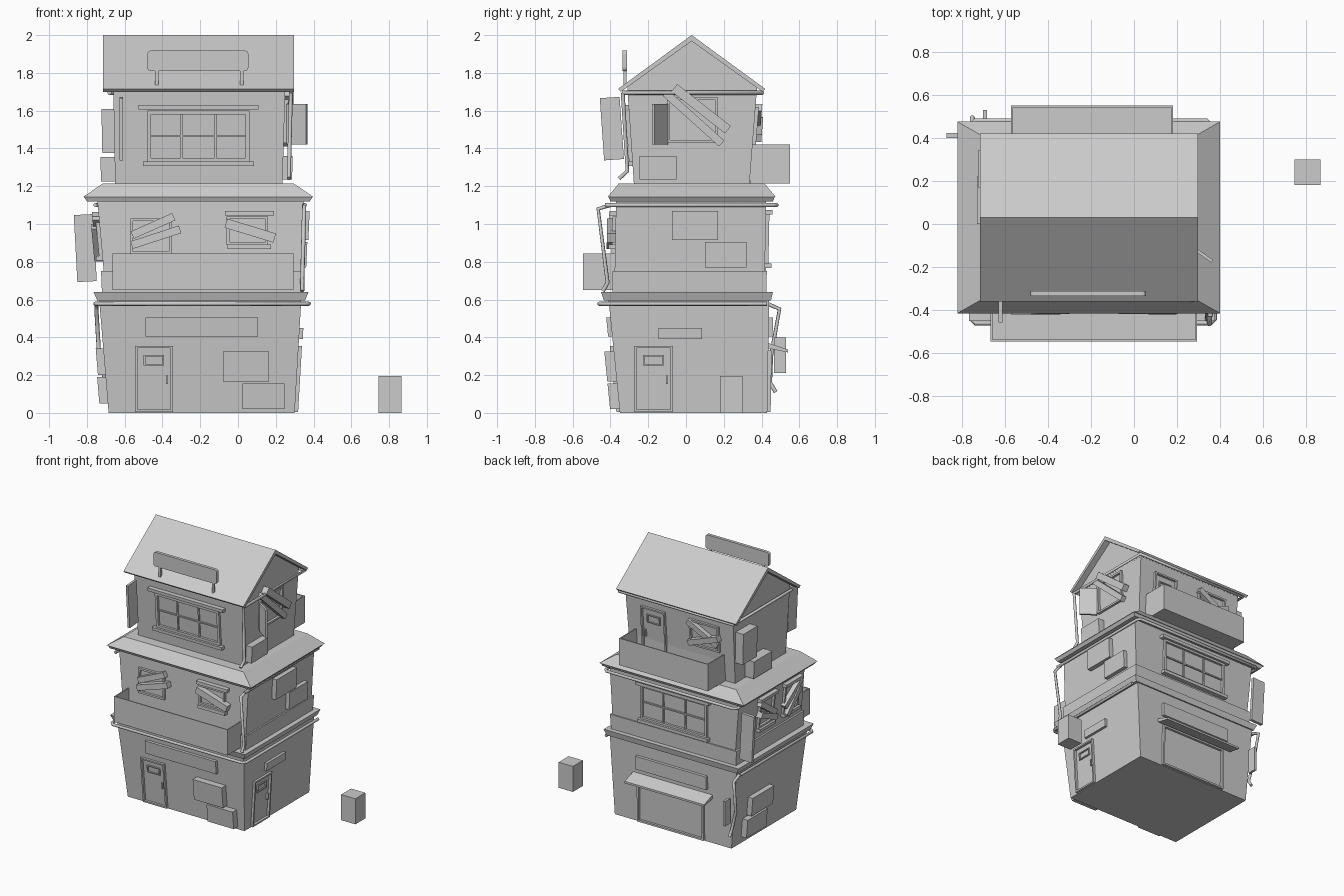
import bpy, bmesh, math
from mathutils import Matrix, Vector

if "Cube" in bpy.data.objects:
    bpy.data.objects.remove(bpy.data.objects["Cube"])

grey = bpy.data.materials.new("plain_grey")
grey.use_nodes = True
GREY = (0.6, 0.6, 0.6, 1)
grey.diffuse_color = GREY
grey.node_tree.nodes["Principled BSDF"].inputs["Base Color"].default_value = GREY


def finish(name, bm):
    bmesh.ops.recalc_face_normals(bm, faces=bm.faces)
    mesh = bpy.data.meshes.new(name)
    bm.to_mesh(mesh)
    bm.free()
    mesh.materials.append(grey)
    ob = bpy.data.objects.new(name, mesh)
    bpy.context.collection.objects.link(ob)
    return ob


def block(name, place):
    """Cube whose corners (0..1 on each axis) are moved by a function."""
    bm = bmesh.new()
    bmesh.ops.create_cube(bm, size=1)
    for v in bm.verts:
        v.co = place(*(c + 0.5 for c in v.co))
    return finish(name, bm)


def mix(a, b, t):
    return a + (b - a) * t


def box(name, x, y, z, axis="Z", turn=0):
    mid = Vector((sum(x) / 2, sum(y) / 2, sum(z) / 2))
    rot = Matrix.Rotation(math.radians(turn), 3, axis)
    return block(name, lambda a, b, c: mid + rot @ (
        Vector((mix(*x, a), mix(*y, b), mix(*z, c))) - mid))


def tapered(name, z0, z1, low, top):
    """Frustum between two (x0, x1, y0, y1) rectangles."""
    def place(a, b, c):
        r = [mix(p, q, c) for p, q in zip(low, top)]
        return Vector((mix(r[0], r[1], a), mix(r[2], r[3], b), mix(z0, z1, c)))
    return block(name, place)


# Leaning walls of each storey
STOREYS = {
    1: (0, 0.6, (-.685, .30, -.35, .43), (-.735, .335, -.41, .44)),
    2: (0.63, 1.13, (-.70, .325, -.38, .415), (-.745, .347, -.37, .425)),
    3: (1.2, 1.71, (-.65, .235, -.275, .335), (-.66, .25, -.31, .375)),
}
for n, s in STOREYS.items():
    tapered(f"storey_{n}_walls", *s)
SIDES = {"left": (0, -1), "right": (1, 1), "front": (2, -1), "back": (3, 1)}


def on_wall(name, storey, side, u, z, depth, roll=0):
    """Panel lying on a leaning wall; u is x or y along the wall."""
    z0, z1, low, top = STOREYS[storey]
    i, sign = SIDES[side]
    um, zm = sum(u) / 2, sum(z) / 2
    c, s = math.cos(math.radians(roll)), math.sin(math.radians(roll))

    def place(a, b, d):
        du, dz = mix(*u, a) - um, mix(*z, b) - zm
        pu, pz = um + du * c - dz * s, zm + du * s + dz * c
        w = mix(low[i], top[i], (pz - z0) / (z1 - z0)) + sign * mix(-.01, depth, d)
        return Vector((pu, w, pz) if i > 1 else (w, pu, pz))
    return block(name, place)


def frame(name, storey, side, u, z, bar=.014, cols=1, rows=1, depth=.018):
    """Window frame with glazing bars."""
    for k, e in enumerate(((u[0], u[0] + bar), (u[1] - bar, u[1]))):
        on_wall(f"{name}_jamb_{k}", storey, side, e, z, depth)
    for k, e in enumerate(((z[0], z[0] + bar), (z[1] - bar, z[1]))):
        on_wall(f"{name}_rail_{k}", storey, side, u, e, depth)
    for k in range(1, cols):
        p = mix(*u, k / cols)
        on_wall(f"{name}_upright_{k}", storey, side, (p - .005, p + .005), z, .01)
    for k in range(1, rows):
        p = mix(*z, k / rows)
        on_wall(f"{name}_crossbar_{k}", storey, side, u, (p - .005, p + .005), .01)


def plank(name, storey, side, u, z, length, roll, depth=.035, wide=.042):
    on_wall(name, storey, side, (u - length / 2, u + length / 2),
            (z - wide / 2, z + wide / 2), depth, roll)


def ledges(name, storey, side, u, top, sill, over=.03):
    on_wall(name + "_lintel", storey, side, (u[0] - over, u[1] + over),
            (top, top + .024), .035)
    on_wall(name + "_sill", storey, side, (u[0] - over / 2, u[1] + over / 2),
            (sill - .024, sill), .035)


def door(name, storey, side, u, z):
    frame(name + "_frame", storey, side, u, z, .012)
    m, w = sum(u) / 2, (u[1] - u[0]) * .27
    frame(name + "_window", storey, side, (m - w, m + w),
          (mix(*z, .7), mix(*z, .86)), .008, depth=.01)
    on_wall(name + "_handle", storey, side, (u[1] - .035, u[1] - .025),
            (mix(*z, .42), mix(*z, .55)), .015)


def balcony(name, x, y, z):
    ob = box(name, x, y, z)
    bm = bmesh.new()
    bm.from_mesh(ob.data)
    bmesh.ops.delete(bm, geom=[f for f in bm.faces if f.normal.z > .9], context="FACES_ONLY")
    bm.to_mesh(ob.data)
    bm.free()
    mod = ob.modifiers.new("walls", "SOLIDIFY")
    mod.thickness, mod.offset = .012, -1


def pipe(name, points, radius=.011):
    cu = bpy.data.curves.new(name, "CURVE")
    cu.dimensions = "3D"
    cu.bevel_depth, cu.bevel_resolution, cu.use_fill_caps = radius, 2, True
    sp = cu.splines.new("POLY")
    sp.points.add(len(points) - 1)
    for p, co in zip(sp.points, points):
        p.co = (*co, 1)
    cu.materials.append(grey)
    bpy.context.collection.objects.link(bpy.data.objects.new(name, cu))


def prism(name, profile, x0, x1):
    """Extrude a (y, z) outline along x."""
    bm = bmesh.new()
    f = bm.faces.new([bm.verts.new((x0, y, z)) for y, z in profile])
    new = bmesh.ops.extrude_face_region(bm, geom=[f])["geom"]
    for v in (g for g in new if isinstance(g, bmesh.types.BMVert)):
        v.co.x = x1
    return finish(name, bm)


# Roofs and ledges
prism("gable_wall", [(-.31, 1.7), (.375, 1.7), (.375, 1.725), (.03, 1.975), (-.31, 1.725)], -.66, .25)
prism("gable_roof", [(-.36, 1.715), (.03, 2), (.42, 1.715), (.405, 1.7), (.03, 1.968), (-.345, 1.7)],
      -.715, .297)
tapered("skirt_roof", 1.143, 1.215, (-.82, .40, -.415, .475), (-.715, .295, -.355, .415))
tapered("skirt_roof_rim", 1.12, 1.143, (-.80, .38, -.40, .46), (-.815, .395, -.41, .47))
tapered("storey_ledge", .595, .64, (-.745, .355, -.435, .45), (-.765, .373, -.45, .46))
tapered("wainscot", .63, .75, (-.72, .335, -.39, .425), (-.725, .342, -.388, .428))

# Balconies
balcony("front_balcony", (-.665, .293), (-.545, -.365), (.65, .845))
balcony("back_balcony", (-.57, .18), (.34, .55), (1.215, 1.42))

# Ground storey
door("front_door", 1, "front", (-.545, -.345), (.005, .355))
door("side_door", 1, "right", (-.275, -.07), (.005, .355))
for side in ("front", "back"):
    on_wall(side + "_sign", 1, side, (-.49, .105), (.405, .505), .022)
on_wall("side_sign", 1, "right", (-.145, .085), (.39, .45), .02)
on_wall("front_unit_upper", 1, "front", (-.08, .165), (.165, .325), .05)
on_wall("front_unit_lower", 1, "front", (.025, .245), (.02, .155), .05)
on_wall("left_unit_upper", 1, "left", (.01, .27), (.2, .34), .04)
on_wall("left_unit_lower", 1, "left", (.08, .32), (.05, .19), .045)
frame("shop_front", 1, "back", (-.46, .1), (.005, .33), .014)
prism("shop_awning", [(.42, .375), (.54, .335), (.54, .32), (.42, .345)], -.53, .14)
box("back_hanging_sign", (-.70, -.682), (.465, .53), (.21, .40))
box("loose_crate", (.745, .865), (.18, .30), (0, .195))

# Middle storey
frame("front_left_window", 2, "front", (-.57, -.35), (.84, 1.03))
plank("front_left_plank_a", 2, "front", -.45, .99, .24, 24)
plank("front_left_plank_b", 2, "front", -.435, .93, .27, 18, .045)
frame("front_right_window", 2, "front", (-.06, .16), (.89, 1.04))
ledges("front_right_window", 2, "front", (-.04, .16), 1.045, .892)
plank("front_right_plank", 2, "front", .065, .965, .27, -17, .045, .05)
on_wall("right_unit_upper", 2, "right", (-.075, .17), (.915, 1.07), .035)
on_wall("right_unit_lower", 2, "right", (.1, .32), (.77, .905), .03)
frame("back_window", 2, "back", (-.48, .08), (.79, 1.05), .016, 3, 2)
ledges("back_window", 2, "back", (-.48, .08), 1.05, .79)
for k, (u, tilt) in enumerate(((.085, 35), (-.215, -40))):
    span = (u - .09, u + .09)
    frame(f"left_window_{k}", 2, "left", span, (.83, 1.04))
    ledges(f"left_window_{k}", 2, "left", span, 1.04, .83, .015)
    plank(f"left_plank_{k}a", 2, "left", u, .96, .24, tilt)
    plank(f"left_plank_{k}b", 2, "left", u, .90, .22, tilt - 12, .045)
box("left_hanging_sign", (-.86, -.757), (.40, .423), (.695, 1.05), "Y", -3)

# Top storey
frame("front_window", 3, "front", (-.48, .06), (1.33, 1.6), .02, 3, 2)
ledges("front_window", 3, "front", (-.48, .06), 1.607, 1.33, .048)
frame("right_window", 3, "right", (-.1, .17), (1.43, 1.67))
plank("right_plank_a", 3, "right", .04, 1.56, .40, -42)
plank("right_plank_b", 3, "right", .08, 1.61, .36, -38, .045, .05)
box("open_shutter", (.25, .375), (-.145, -.13), (1.42, 1.635), "Z", -35)
on_wall("right_unit", 3, "right", (-.245, -.05), (1.235, 1.36), .05)
on_wall("left_unit", 3, "left", (0, .22), (1.225, 1.355), .075)
on_wall("left_sign", 3, "left", (.17, .34), (1.375, 1.61), .065)
door("balcony_door", 3, "back", (-.085, .12), (1.22, 1.62))
frame("back_top_window", 3, "back", (-.54, -.29), (1.43, 1.63))
plank("back_plank_a", 3, "back", -.41, 1.55, .28, 28)
plank("back_plank_b", 3, "back", -.42, 1.50, .27, -20, .045)
box("front_hanging_sign", (-.628, -.61), (-.445, -.34), (1.34, 1.67), "X", 4)

# Rooftop board with rounded corners
board = box("rooftop_board", (-.48, .055), (-.335, -.312), (1.81, 1.918))
bm = bmesh.new()
bm.from_mesh(board.data)
edges = [e for e in bm.edges if abs(e.verts[0].co.y - e.verts[1].co.y) > .01]
bmesh.ops.bevel(bm, geom=edges, offset=.018, segments=3, affect="EDGES", profile=.5)
bm.to_mesh(board.data)
bm.free()
for k, x in enumerate((-.43, .02)):
    box(f"rooftop_post_{k}", (x - .009, x + .009), (-.332, -.316), (1.73, 1.82))

# Gutters and downpipes
pipe("gutter_1", [(-.755, .43, .578), (-.755, -.44, .578), (-.735, -.46, .578),
                  (.355, -.46, .578), (.375, -.44, .578), (.375, .43, .578)])
pipe("gutter_2", [(.355, -.43, 1.1), (.355, .46, 1.1), (.335, .48, 1.1),
                  (-.735, .48, 1.1), (-.755, .46, 1.1), (-.755, -.40, 1.1)])
pipe("gutter_3", [(.28, -.335, 1.695), (.28, .405, 1.695), (-.68, .405, 1.695), (-.68, -.3, 1.695)])
pipe("downpipe_1", [(-.75, .43, .578), (-.75, .495, .55), (-.735, .45, .3),
                    (-.70, .445, .16), (-.70, .475, .11)])
pipe("downpipe_2", [(.35, -.40, 1.1), (.35, -.465, 1.08), (.34, -.415, .69), (.34, -.44, .645)])
pipe("downpipe_3", [(.28, -.335, 1.695), (.27, -.31, 1.28), (.27, -.355, 1.24)])
